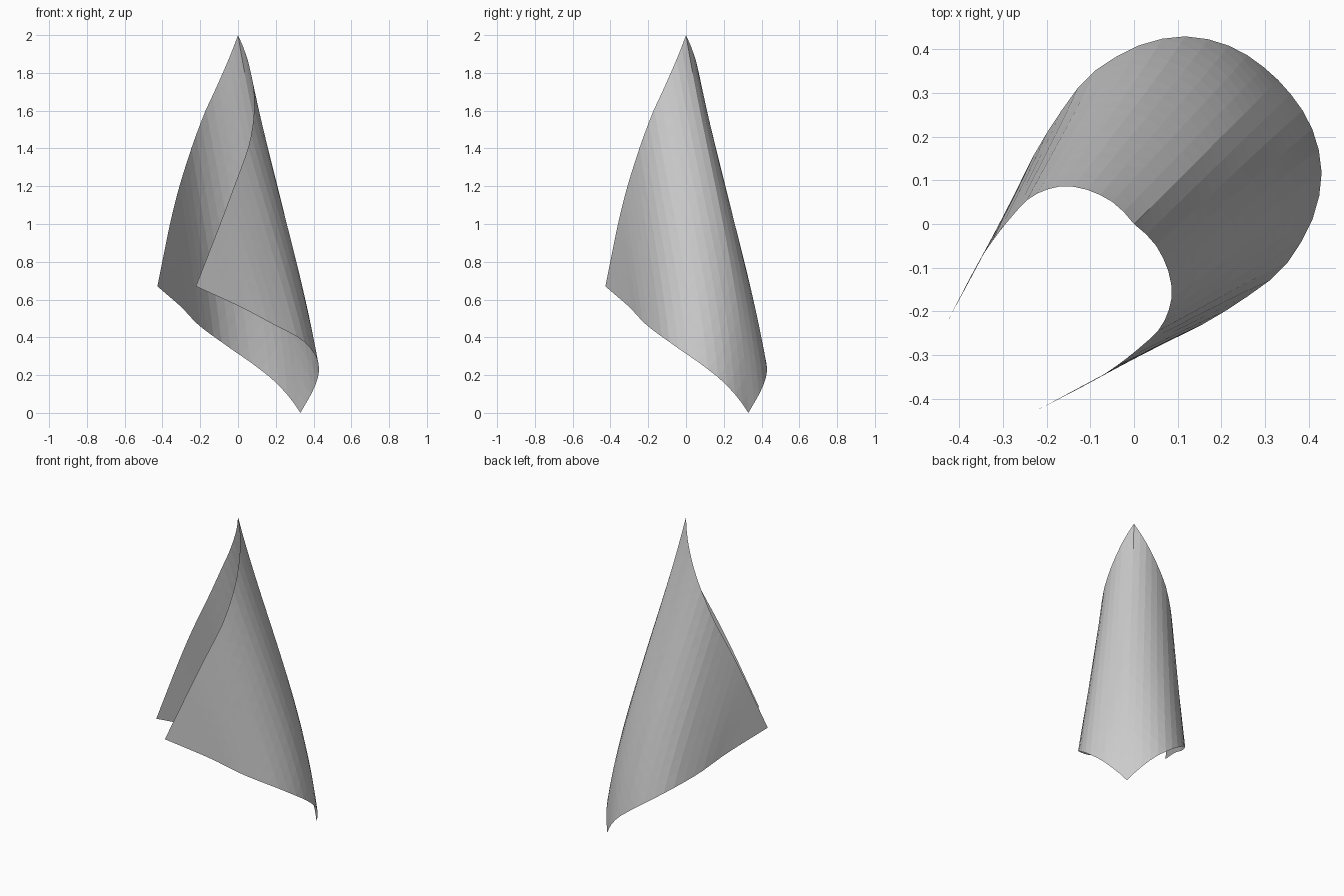
import bpy
from mathutils import Vector

if "Cube" in bpy.data.objects:
    bpy.data.objects.remove(bpy.data.objects["Cube"])

N = 20  # grid divisions per side of the square sheet

# Edge profiles of one half; the other half mirrors across the x = y plane
UPPER = [(0, 0, 2), (-.038, .042, 1.9), (-.085, .07, 1.79), (-.13, .084, 1.69), (-.172, .086, 1.6),
         (-.211, .074, 1.5), (-.247, .053, 1.4), (-.31, -.02, 1.2), (-.36, -.095, 1.0), (-.427, -.223, .67)]
LOWER = [(.33, .33, .0), (.29, .365, .06), (.24, .398, .12), (.18, .421, .18), (.11, .43, .235),
         (.05, .421, .28), (-.01, .40, .32), (-.08, .358, .37), (-.13, .31, .405), (-.22, .175, .475),
         (-.30, .015, .56), (-.427, -.223, .67)]


def smooth(points, steps=20):
    """Catmull-Rom curve through the points, with cumulative length."""
    p = [Vector(q) for q in points]
    p = [2 * p[0] - p[1]] + p + [2 * p[-1] - p[-2]]
    out = [p[1]]
    for a, b, c, d in zip(p, p[1:], p[2:], p[3:]):
        for k in range(1, steps + 1):
            t = k / steps
            out.append(.5 * (2 * b + (c - a) * t + (2 * a - 5 * b + 4 * c - d) * t * t
                             + (3 * b - a - 3 * c + d) * t ** 3))
    dist = [0]
    for a, b in zip(out, out[1:]):
        dist.append(dist[-1] + (b - a).length)
    return out, dist


def at(curve, f):
    pts, dist = curve
    target = f * dist[-1]
    for k in range(len(pts) - 1):
        if dist[k + 1] >= target:
            w = (target - dist[k]) / (dist[k + 1] - dist[k])
            return pts[k].lerp(pts[k + 1], max(0, min(1, w)))
    return pts[-1]


upper, lower = smooth(UPPER), smooth(LOWER)


def sheet_point(i, j):
    f = abs(i - j) / N
    t = min(i, j) / N / (1 - f) if f < 1 else 0
    p = at(upper, f).lerp(at(lower, f), t)
    # outward belly, fullest on the fold line and low down
    belly = .25 * t * t * (1 - t) * (1 - f) ** 3
    p += Vector((belly, belly, 0))
    return p if i >= j else Vector((p.y, p.x, p.z))


# Curled sheet, split along the fold direction
verts = [sheet_point(i, j) for i in range(N + 1) for j in range(N + 1)]
faces = []
for i in range(N):
    for j in range(N):
        a = i * (N + 1) + j
        b, c, d = a + N + 1, a + N + 2, a + 1
        faces += [(a, c, b), (a, d, c)]
mesh = bpy.data.meshes.new("curled_sheet")
mesh.from_pydata(verts, [], faces)
sheet = bpy.data.objects.new("curled_sheet", mesh)
bpy.context.collection.objects.link(sheet)
